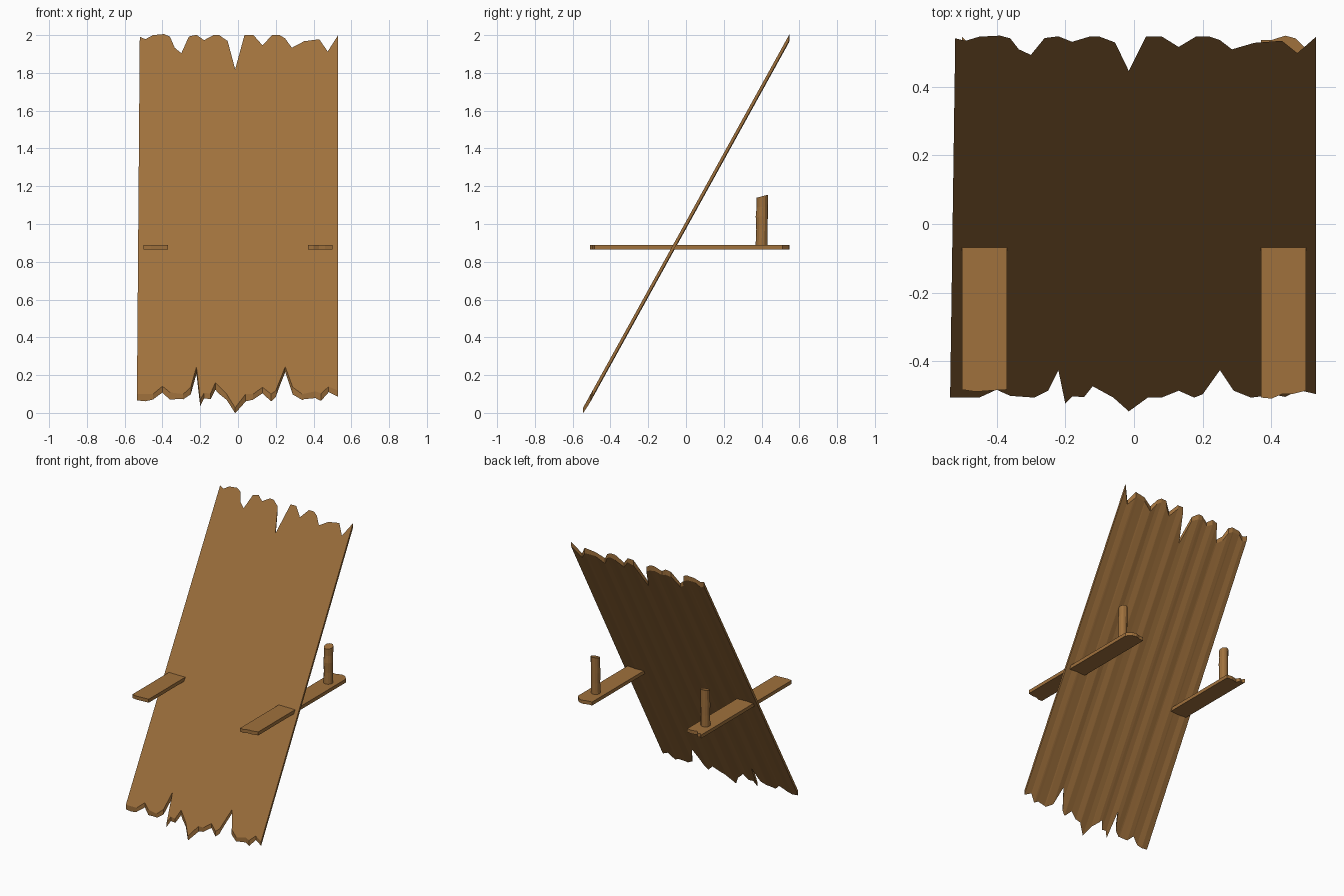
import bpy, bmesh, math

if "Cube" in bpy.data.objects:
    bpy.data.objects.remove(bpy.data.objects["Cube"])

wood = bpy.data.materials.new("brown wood")
wood.diffuse_color = (0.35, 0.165, 0.046, 1)
wood.use_nodes = True
wood.node_tree.nodes["Principled BSDF"].inputs["Base Color"].default_value = wood.diffuse_color


def finish(name, bm):
    bmesh.ops.recalc_face_normals(bm, faces=bm.faces)
    me = bpy.data.meshes.new(name)
    bm.to_mesh(me)
    bm.free()
    me.materials.append(wood)
    ob = bpy.data.objects.new(name, me)
    bpy.context.collection.objects.link(ob)
    return ob


def sample(pts, x):
    """Linear interpolation along a jagged edge."""
    for (x0, v0), (x1, v1) in zip(pts, pts[1:]):
        if x <= x1:
            return v0 + (v1 - v0) * max(0, x - x0) / (x1 - x0)
    return pts[-1][1]


def board(name, near, far, height, thick, taper=0.0):
    """Board with jagged near/far ends (x, y); height(y) gives its upper side."""
    bm = bmesh.new()
    xs = sorted({p[0] for p in near} | {p[0] for p in far})
    rings = []
    for x in xs:
        y0, y1 = sample(near, x), sample(far, x)
        t = thick(x)
        x1 = x + taper * (1 if x == xs[0] else 0)
        rings.append([bm.verts.new(c) for c in (
            (x, y0, height(y0)), (x1, y1, height(y1)),
            (x1, y1, height(y1) - t), (x, y0, height(y0) - t))])
    for a, b in zip(rings, rings[1:]):
        for i in range(4):
            j = (i + 1) % 4
            bm.faces.new((a[i], a[j], b[j], b[i]))
    bm.faces.new(rings[0])
    bm.faces.new(rings[-1])
    return finish(name, bm)


# Leaning panel with splintered ends and a slightly fluted back
top = [(-.535, .54), (-.49, .533), (-.45, .545), (-.39, .548), (-.36, .54), (-.335, .508),
       (-.3, .492), (-.26, .541), (-.22, .546), (-.18, .53), (-.13, .545), (-.1, .545),
       (-.055, .528), (-.015, .445), (.035, .546), (.08, .546), (.13, .515), (.18, .545),
       (.22, .545), (.25, .535), (.285, .508), (.35, .527), (.43, .533), (.475, .497), (.53, .545)]
bottom = [(-.535, -.505), (-.45, -.505), (-.4, -.482), (-.36, -.5), (-.29, -.505), (-.25, -.485),
          (-.22, -.425), (-.2, -.522), (-.18, -.502), (-.145, -.503), (-.12, -.472), (-.06, -.505),
          (-.015, -.545), (.04, -.505), (.08, -.505), (.13, -.485), (.175, -.505), (.2, -.495),
          (.25, -.425), (.29, -.485), (.34, -.505), (.41, -.497), (.44, -.503), (.48, -.483), (.53, -.495)]
board("leaning_panel", bottom, top,
      lambda y: 2.0 + (y - .545) * 1.81,
      lambda x: .033 + .006 * math.sin(x * 47), .015)

# Two flat bars running through the panel
board("left_bar",
      [(-.5, -.482), (-.46, -.488), (-.41, -.484), (-.37, -.482)],
      [(-.5, .545), (-.485, .53), (-.465, .535), (-.45, .51), (-.41, .52), (-.37, .515)],
      lambda y: .89, lambda x: .025)
board("right_bar",
      [(.37, -.505), (.4, -.508), (.43, -.495), (.46, -.495), (.5, -.485)],
      [(.37, .535), (.4, .535), (.44, .548), (.47, .54), (.5, .51)],
      lambda y: .89, lambda x: .025)


# Upright pegs near the back ends of the bars, with slanted tops
def peg(name, x):
    bm = bmesh.new()
    n = 12
    rings = []
    for z, r, dy in ((.88, .032, .400), (.97, .030, .402), (1.04, .032, .401),
                     (1.09, .030, .404), (1.147, .031, .404)):
        ring = []
        for i in range(n):
            a = 2 * math.pi * i / n
            tilt = .008 * math.sin(a) if z > 1.1 else 0
            ring.append(bm.verts.new((x + r * math.cos(a), dy + r * math.sin(a), z + tilt)))
        rings.append(ring)
    for a, b in zip(rings, rings[1:]):
        for i in range(n):
            j = (i + 1) % n
            bm.faces.new((a[i], a[j], b[j], b[i]))
    bm.faces.new(rings[0])
    bm.faces.new(rings[-1])
    finish(name, bm)


peg("left_peg", -.435)
peg("right_peg", .435)
